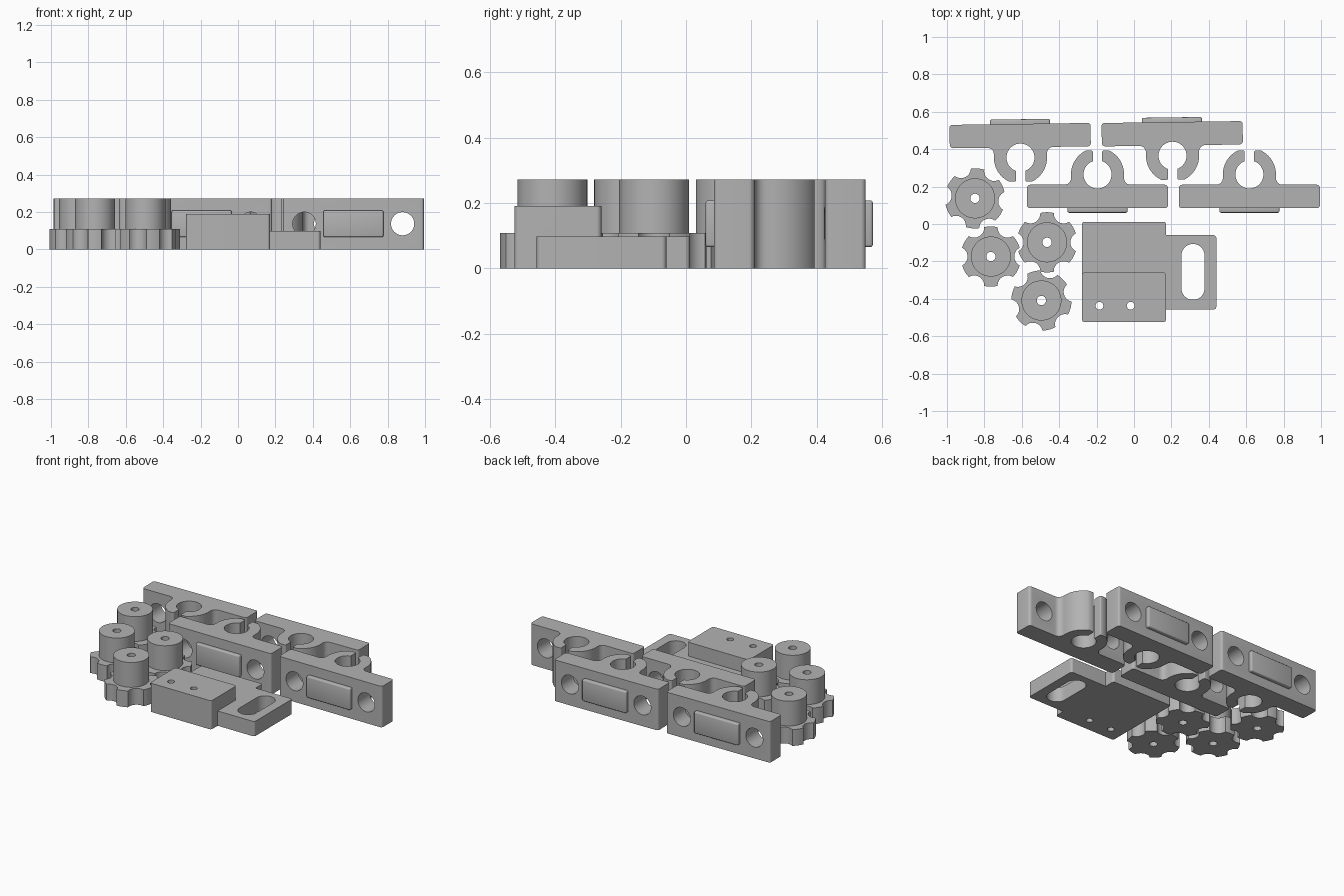
import bpy, bmesh
from math import sin, cos, pi, radians, asin, acos
from mathutils import Vector, Matrix

if "Cube" in bpy.data.objects:
    bpy.data.objects.remove(bpy.data.objects["Cube"], do_unlink=True)

grey = bpy.data.materials.new("plain grey")
grey.use_nodes = True
grey.diffuse_color = (0.45, 0.45, 0.45, 1)
grey.node_tree.nodes["Principled BSDF"].inputs["Base Color"].default_value = (0.45, 0.45, 0.45, 1)
TOP = 0.272


def arc(cx, cy, r, a0, a1, n):
    return [(cx + r * cos(a0 + (a1 - a0) * i / n), cy + r * sin(a0 + (a1 - a0) * i / n))
            for i in range(n + 1)]


def rounded(corners, n=6):
    """Turn (x, y, radius) corners into an outline with filleted corners."""
    out = []
    for i, (x, y, r) in enumerate(corners):
        p = Vector((x, y))
        if r == 0:
            out.append((x, y))
            continue
        u = (Vector(corners[i - 1][:2]) - p).normalized()
        v = (Vector(corners[(i + 1) % len(corners)][:2]) - p).normalized()
        half = u.angle(v) / 2
        c = p + (u + v).normalized() * r / sin(half)
        s = p + u * r / (sin(half) / cos(half)) - c
        e = p + v * r / (sin(half) / cos(half)) - c
        turn = s.angle(e)
        for k in range(n + 1):
            d = (s * sin((1 - k / n) * turn) + e * sin(k / n * turn)) / sin(turn)
            out.append(tuple(c + d))
    return out


def rect(x0, x1, y0, y1, r):
    return rounded([(x0, y0, r), (x1, y0, r), (x1, y1, r), (x0, y1, r)], 12)


def prism(name, outline, z0, z1):
    """Extrude a flat outline from z0 to z1."""
    bm = bmesh.new()
    face = bm.faces.new([bm.verts.new((x, y, z0)) for x, y in outline])
    ext = bmesh.ops.extrude_face_region(bm, geom=[face])
    bmesh.ops.translate(bm, vec=(0, 0, z1 - z0),
                        verts=[g for g in ext["geom"] if isinstance(g, bmesh.types.BMVert)])
    bmesh.ops.recalc_face_normals(bm, faces=bm.faces)
    me = bpy.data.meshes.new(name)
    bm.to_mesh(me)
    bm.free()
    me.materials.append(grey)
    ob = bpy.data.objects.new(name, me)
    bpy.context.collection.objects.link(ob)
    return ob


def cylinder(name, x, y, r, z0, z1, n=48):
    return prism(name, arc(x, y, r, 0, 2 * pi, n)[:-1], z0, z1)


def activate(ob):
    bpy.ops.object.select_all(action="DESELECT")
    ob.select_set(True)
    bpy.context.view_layer.objects.active = ob


def combine(ob, other, operation):
    """Boolean the second object into the first and drop it."""
    mod = ob.modifiers.new("cut", "BOOLEAN")
    mod.operation, mod.solver, mod.object = operation, "EXACT", other
    activate(ob)
    bpy.ops.object.modifier_apply(modifier=mod.name)
    bpy.data.objects.remove(other, do_unlink=True)


def finish(ob, x=0, y=0, turn=0):
    ob.location = (x, y, 0)
    ob.rotation_euler.z = turn
    activate(ob)
    bpy.ops.object.shade_smooth_by_angle(angle=radians(30))


# Clamp outline: bar with a split ring, the bore open through the slit
R, BORE, SLIT, JAW = 0.142, 0.075, 0.025, 0.128
BACK, FRONT, HALF = -0.055, -0.18, 0.377
a_jaw = asin(JAW / R)
a_slit = acos(SLIT / BORE)
right = [(0, FRONT, 0), (HALF, FRONT, 0.015), (HALF, BACK, 0.018), (R, BACK, 0.035)]
right += [(x, y, 0) for x, y in arc(0, 0, R, 0, a_jaw, 16)]
right += [(SLIT, JAW, 0.008)]
left = [(-x, y, r) for x, y, r in reversed(right[1:])]
bore = [(x, y, 0) for x, y in arc(0, 0, BORE, a_slit, -pi - a_slit, 40)]
clamp_outline = rounded(right + bore + left)


def clamp(name, x, y, turn):
    ob = prism(name, clamp_outline, 0, TOP)
    for side in (-1, 1):
        hole = cylinder("hole_cutter", 0, 0, 0.062, -0.25, 0.25)
        hole.data.transform(Matrix.Translation((side * 0.263, -0.12, 0.137))
                            @ Matrix.Rotation(pi / 2, 4, "X"))
        combine(ob, hole, "DIFFERENCE")
    finish(ob, x, y, turn)
    # raised pad on the flat face
    pad = prism(name + "_pad", rect(-0.16, 0.16, FRONT - 0.025, FRONT + 0.02, 0), 0.065, 0.208)
    bevel = pad.modifiers.new("soft edges", "BEVEL")
    bevel.width, bevel.segments = 0.008, 3
    activate(pad)
    bpy.ops.object.modifier_apply(modifier=bevel.name)
    finish(pad, x, y, turn)


clamp("front_left_clamp", 0.617, 0.265, 0)
clamp("front_right_clamp", -0.195, 0.265, 0)
clamp("back_left_clamp", 0.206, 0.365, pi + radians(0.8))
clamp("back_right_clamp", -0.607, 0.355, pi + radians(0.8))

# Scalloped knobs: six-lobed base with a round hub
LOBE, CUT, CUT_AT = 0.161, 0.053, 0.178
a_in = acos((LOBE**2 + CUT_AT**2 - CUT**2) / (2 * LOBE * CUT_AT))
a_cut = acos((CUT**2 + CUT_AT**2 - LOBE**2) / (2 * CUT * CUT_AT))
knob_outline = []
for i in range(6):
    a = i * pi / 3
    mid = a + pi / 6
    knob_outline += arc(0, 0, LOBE, a - pi / 6 + a_in, a + pi / 6 - a_in, 5)
    knob_outline += arc(CUT_AT * cos(mid), CUT_AT * sin(mid), CUT,
                        mid + pi + a_cut, mid + pi - a_cut, 12)[1:-1]

for i, (x, y, turn) in enumerate([(-0.85, 0.137, 25), (-0.765, -0.174, 30),
                                  (-0.465, -0.098, 30), (-0.495, -0.409, -15)]):
    knob = prism(f"knob_{i + 1}", knob_outline, 0, 0.108)
    combine(knob, cylinder("hub", 0, 0, 0.107, 0.05, TOP, 64), "UNION")
    combine(knob, cylinder("hole_cutter", 0, 0, 0.025, -0.1, 0.5, 32), "DIFFERENCE")
    finish(knob, x, y, radians(turn))

# Mounting bracket: flat base with slotted tab and a raised drilled block
X0, X1, Y0, Y1 = -0.278, 0.171, -0.525, 0.012
base_outline = rounded([(X0, Y0, 0.015), (X1, Y0, 0.015), (X1, -0.457, 0), (0.44, -0.457, 0.015),
                        (0.44, -0.06, 0.015), (X1, -0.06, 0), (X1, Y1, 0.015), (X0, Y1, 0.015)], 12)
bracket = prism("bracket", base_outline, 0, 0.098)
combine(bracket, prism("block", rect(X0, X1, Y0, -0.259, 0.015), 0, 0.19), "UNION")
combine(bracket, prism("slot_cutter", rect(0.254, 0.377, -0.405, -0.107, 0.0605), -0.1, 0.3), "DIFFERENCE")
for x in (-0.185, -0.018):
    combine(bracket, cylinder("hole_cutter", x, -0.437, 0.021, -0.1, 0.3, 32), "DIFFERENCE")
finish(bracket)
